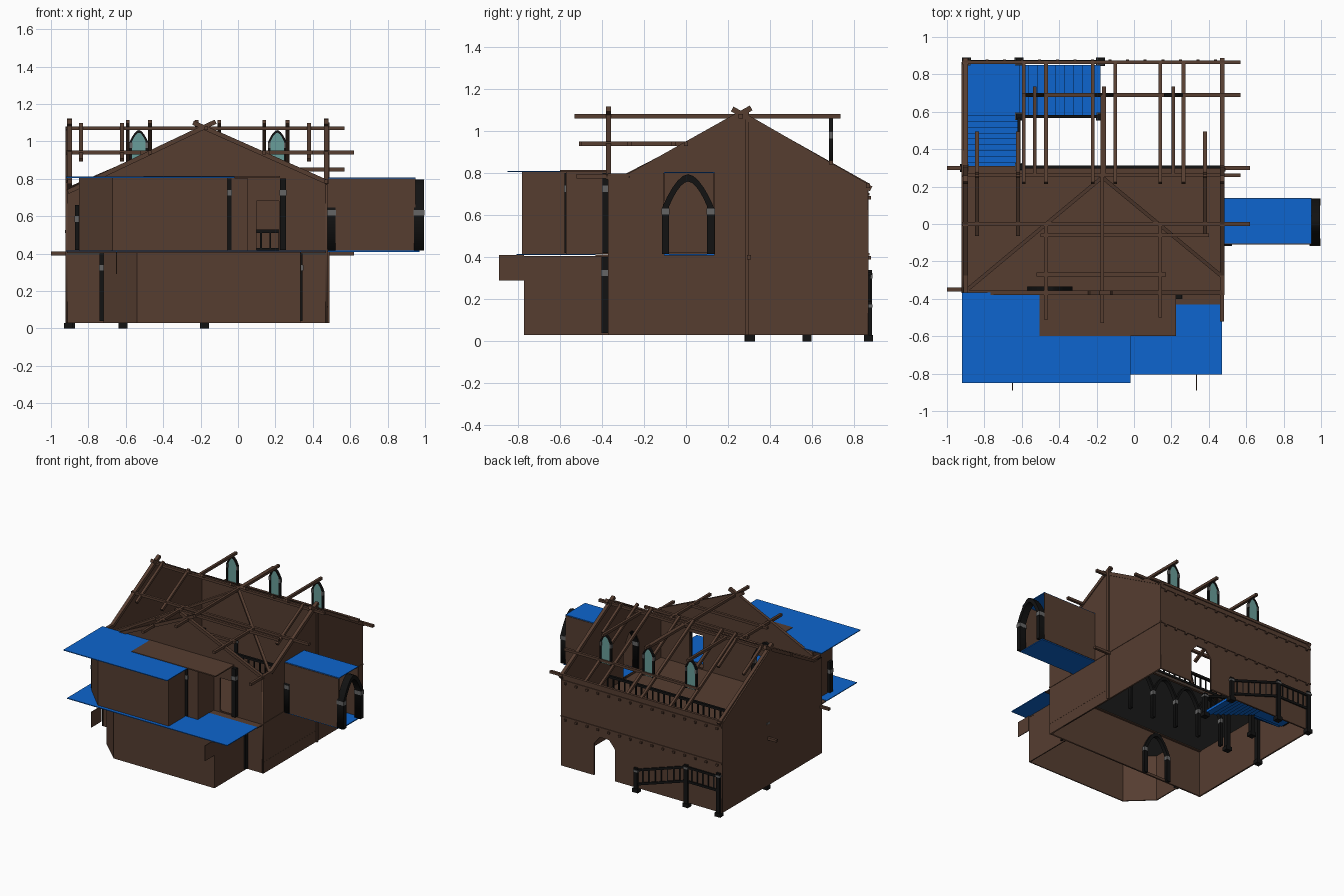
import bpy, bmesh, math
from mathutils import Vector, Matrix

def material(name, col):
    m = bpy.data.materials.new(name)
    m.diffuse_color = (*col, 1)
    return m

WOOD = material("brown_wood", (0.092, 0.047, 0.030))
BLUE = material("blue_sheet", (0.004, 0.130, 0.620))
BLACK = material("black_iron", (0.006, 0.006, 0.006))
GREY = material("grey_stone", (0.13, 0.13, 0.13))
DARK = material("dark_ceiling", (0.045, 0.045, 0.042))
GLASS = material("teal_glass", (0.14, 0.34, 0.32))

def add(name, mesh, mat):
    ob = bpy.data.objects.new(name, mesh)
    bpy.context.collection.objects.link(ob)
    mesh.materials.clear()
    mesh.materials.append(mat)
    return ob

def box(name, x0, x1, y0, y1, z0, z1, mat=WOOD):
    bm = bmesh.new()
    bmesh.ops.create_cube(bm, size=1)
    for v in bm.verts:
        v.co = ((x0 + x1) / 2 + v.co.x * (x1 - x0), (y0 + y1) / 2 + v.co.y * (y1 - y0),
                (z0 + z1) / 2 + v.co.z * (z1 - z0))
    me = bpy.data.meshes.new(name)
    bm.to_mesh(me)
    bm.free()
    return add(name, me, mat)

def beam(name, a, b, w=0.02, mat=WOOD):
    a, b = Vector(a), Vector(b)
    bm = bmesh.new()
    bmesh.ops.create_cube(bm, size=1)
    d = b - a
    rot = d.to_track_quat('X', 'Z').to_matrix().to_4x4()
    bm.transform(Matrix.Translation((a + b) / 2) @ rot @ Matrix.Diagonal((d.length, w, w, 1)))
    me = bpy.data.meshes.new(name)
    bm.to_mesh(me)
    bm.free()
    return add(name, me, mat)

AXES = {'x': ((0, 1, 0), (0, 0, 1), (1, 0, 0)), 'y': ((1, 0, 0), (0, 0, 1), (0, -1, 0)),
        'z': ((1, 0, 0), (0, 1, 0), (0, 0, 1))}

def plate(name, axis, pos, loops, thick, mat=WOOD):
    # flat filled outline with holes, standing on the given axis
    cu = bpy.data.curves.new(name, 'CURVE')
    cu.dimensions, cu.fill_mode, cu.extrude = '2D', 'BOTH', thick / 2
    for loop in loops:
        sp = cu.splines.new('POLY')
        sp.points.add(len(loop) - 1)
        for p, c in zip(sp.points, loop):
            p.co = (c[0], c[1], 0, 1)
        sp.use_cyclic_u = True
    tmp = bpy.data.objects.new(name, cu)
    bpy.context.collection.objects.link(tmp)
    bpy.context.view_layer.update()
    me = bpy.data.meshes.new_from_object(tmp.evaluated_get(bpy.context.evaluated_depsgraph_get()))
    bpy.data.objects.remove(tmp)
    u, v, n = (Vector(a) for a in AXES[axis])
    m = Matrix((u, v, n)).transposed().to_4x4()
    m.translation = n * (pos if axis != 'y' else -pos)
    me.transform(m)
    return add(name, me, mat)

def arch(c, z0, w, h):
    # pointed arch outline
    s, pts = h - w * 0.65, [(c - w / 2, z0)]
    for i in range(11):
        t = i / 5 - 1
        pts.append((c + w / 2 * t, z0 + s + w * 0.65 * (1 - abs(t) ** 1.8)))
    return pts + [(c + w / 2, z0)]

def arch_frame(name, axis, pos, c, z0, w, h, rim, thick):
    plate(name, axis, pos, [arch(c, z0, w, h) + arch(c, z0, w - 2 * rim, h - rim)[::-1]], thick, BLACK)
    for s in (-1, 1):   # stone capitals
        u, z, k, t = c + s * (w - rim) / 2, z0 + h - w * 0.65, rim * 0.55, thick * 0.55
        if axis == 'x':
            box(name + "_capital", pos - t, pos + t, u - k, u + k, z - 0.03, z, GREY)
        else:
            box(name + "_capital", u - k, u + k, pos - t, pos + t, z - 0.03, z, GREY)

# main walls
gable = [(-0.37, 0.03), (0.865, 0.03), (0.865, 0.73), (0.28, 1.08), (-0.27, 0.78), (-0.37, 0.78)]
plate("right_wall", 'x', 0.473, [gable, arch(0.01, 0.42, 0.2, 0.34)], 0.012)
plate("left_wall", 'x', -0.917, [gable], 0.012)
plate("back_wall", 'y', 0.862, [[(-0.92, 0.03), (0.01, 0.03), (0.01, 0.28), (0.06, 0.34), (0.14, 0.34),
      (0.19, 0.28), (0.19, 0.03), (0.475, 0.03), (0.475, 0.73), (-0.92, 0.73)]], 0.012)
plate("front_wall", 'y', -0.362, [[(-0.92, 0.03), (0.475, 0.03), (0.475, 0.77), (-0.17, 1.08), (-0.92, 0.73)],
      [(0.10, 0.42), (0.22, 0.42), (0.22, 0.68), (0.10, 0.68)], arch(-0.5, 0.05, 0.2, 0.33),
      arch(-0.45, 0.43, 0.2, 0.33)], 0.012)
# string courses and pegs
for z in (0.415, 0.70):
    box("back_course", -0.92, 0.475, 0.865, 0.873, z - 0.006, z + 0.006)
    for i in range(15):
        x = -0.88 + i * 0.094
        box("wall_peg", x - 0.008, x + 0.008, 0.865, 0.88, z - 0.025, z - 0.01)
box("right_course", 0.475, 0.482, -0.37, 0.865, 0.41, 0.422)
box("right_plinth_course", 0.475, 0.480, -0.37, 0.28, 0.112, 0.12)
box("right_pilaster", 0.47, 0.49, 0.28, 0.30, 0.03, 1.1)

# upper floor with dark underside
box("upper_floor", -0.915, 0.47, -0.43, 0.31, 0.404, 0.412)
box("floor_underside", -0.915, 0.47, -0.37, 0.31, 0.396, 0.403, DARK)

def bay(name, pts, z0, z1):
    for a, b in zip(pts, pts[1:]):
        bm = bmesh.new()
        vs = [bm.verts.new((*p, z)) for p, z in ((a, z0), (b, z0), (b, z1), (a, z1))]
        bm.faces.new(vs)
        me = bpy.data.meshes.new(name)
        bm.to_mesh(me)
        bm.free()
        ob = add(name, me, WOOD)
        so = ob.modifiers.new("thick", 'SOLIDIFY')
        so.thickness = 0.008

# front bays
low = [(-0.72, -0.365), (-0.72, -0.60), (-0.54, -0.77), (0.335, -0.77), (0.335, -0.365)]
bay("lower_bay_wall", low, 0.03, 0.405)
plate("lower_bay_ceiling", 'z', 0.396, [low], 0.006, DARK)
bay("upper_bay_wall", [(-0.85, -0.365), (-0.85, -0.60), (-0.67, -0.78), (-0.055, -0.78), (-0.055, -0.57),
    (0.05, -0.57), (0.05, -0.365)], 0.415, 0.805)
for x in (-0.65, 0.335):
    box("bay_bracket_board", x - 0.003, x + 0.003, -0.89, -0.77, 0.29, 0.41)
box("lower_bay_roof", -0.92, 0.47, -0.805, -0.43, 0.41, 0.416, BLUE)
box("upper_bay_roof", -0.92, -0.02, -0.85, -0.365, 0.805, 0.811, BLUE)
box("upper_bay_deck", -0.505, 0.225, -0.60, -0.365, 0.806, 0.815)
for x, y, z0, z1 in ((0.33, -0.385, 0.04, 0.40), (-0.725, -0.385, 0.04, 0.40), (-0.05, -0.56, 0.42, 0.80),
                     (0.24, -0.38, 0.42, 0.80), (-0.855, -0.56, 0.42, 0.66)):
    box("bay_post", x - 0.016, x + 0.016, y - 0.018, y + 0.018, z0, z1, BLACK)
    box("bay_post_capital", x - 0.019, x + 0.019, y - 0.02, y + 0.02, z1 - 0.09, z1 - 0.06, GREY)
arch_frame("lower_inner_arch", 'y', -0.35, -0.5, 0.03, 0.24, 0.36, 0.03, 0.03)
arch_frame("upper_inner_arch", 'y', -0.35, -0.45, 0.42, 0.24, 0.36, 0.03, 0.03)

# right porch
box("porch_floor", 0.47, 0.97, -0.105, 0.135, 0.408, 0.416, BLUE)
box("porch_roof", 0.47, 0.95, -0.105, 0.135, 0.80, 0.806, BLUE)
for y in (-0.105, 0.135):
    box("porch_side_wall", 0.475, 0.95, y - 0.004, y + 0.004, 0.415, 0.80)
arch_frame("porch_outer_arch", 'x', 0.968, 0.01, 0.415, 0.25, 0.38, 0.035, 0.055)
arch_frame("porch_inner_arch", 'x', 0.497, 0.01, 0.415, 0.25, 0.38, 0.035, 0.05)

# roof: ridges, purlins and ties
for a, b in (((-0.92, 0.26, 1.07), (0.57, 0.26, 1.07)), ((-0.92, 0.0, 0.94), (0.62, 0.0, 0.94)),
             ((-0.92, 0.865, 0.74), (0.57, 0.865, 0.74)), ((-0.6, 0.69, 0.85), (0.57, 0.69, 0.85)),
             ((-1.0, 0.30, 0.40), (0.62, 0.30, 0.40)), ((-1.0, -0.35, 0.40), (0.47, -0.35, 0.40)),
             ((-0.17, -0.53, 1.07), (-0.17, 0.69, 1.07)), ((-0.47, -0.51, 0.94), (-0.47, 0.0, 0.94)),
             ((0.14, -0.5, 0.94), (0.14, 0.0, 0.94)), ((0.47, -0.52, 0.785), (0.47, -0.27, 0.785)),
             ((-0.5, -0.06, 0.94), (0.4, -0.06, 0.94)), ((-0.52, -0.27, 0.94), (0.17, -0.27, 0.94)),
             ((-0.17, 0.25, 1.06), (-0.89, -0.35, 0.75)), ((-0.17, 0.25, 1.06), (0.47, -0.28, 0.78))):
    beam("roof_beam", a, b)
# rafters
for x in (-0.90, 0.472):
    beam("gable_rafter_front", (x, 0.31, 1.11), (x, -0.27, 0.785), 0.026)
    beam("eave_rafter", (x, -0.27, 0.785), (x, -0.37, 0.785), 0.024)
    beam("gable_rafter_back", (x, 0.22, 1.105), (x, 0.88, 0.725), 0.026)
for x in (-0.59, -0.47, -0.22, -0.10, 0.14, 0.265):
    beam("dormer_rafter", (x, 0.22, 1.105), (x, 0.87, 0.74))
for x in (-0.84, -0.62, 0.38):
    beam("short_rafter", (x, -0.06, 0.90), (x, 0.28, 1.09))
    beam("short_rafter_back", (x, 0.25, 1.09), (x, 0.49, 0.95))
beam("front_verge_left", (-0.12, -0.368, 1.105), (-0.91, -0.368, 0.73), 0.024)
beam("front_verge_right", (-0.24, -0.368, 1.10), (0.48, -0.368, 0.78), 0.024)

# dormer windows
for x in (-0.53, -0.16, 0.21):
    arch_frame("dormer_frame", 'y', 0.69, x, 0.83, 0.10, 0.23, 0.014, 0.018)
    plate("dormer_glass", 'y', 0.69, [arch(x, 0.83, 0.08, 0.218)], 0.006, GLASS)
    beam("dormer_ridge", (x, 0.25, 1.07), (x, 0.735, 1.07))

# stairs: lower flight, landing, upper flight
for i in range(9):
    x, z = -0.18 - i * 0.048, 0.05 + i * 0.017
    box("lower_step", x - 0.05, x, 0.58, 0.85, z - 0.02, z, BLUE)
    y, z = 0.58 - i * 0.031, 0.215 + i * 0.022
    box("upper_step", -0.89, -0.62, y - 0.033, y, z - 0.025, z, BLUE)
box("stair_landing", -0.89, -0.61, 0.58, 0.855, 0.18, 0.2, BLUE)

def railing(name, a, b, n, h=0.11):
    a, b, up = Vector(a), Vector(b), Vector((0, 0, h))
    beam(name + "_rail", a + up, b + up, 0.018, BLACK)
    beam(name + "_foot", a, b, 0.018, BLACK)
    for i in range(n + 1):
        p = a.lerp(b, i / n)
        beam(name + "_baluster", p, p + up, 0.009, BLACK)

for y in (0.575, 0.868):
    railing("stair_railing", (-0.18, y, 0.06), (-0.61, y, 0.20), 8)
railing("landing_railing", (-0.61, 0.868, 0.20), (-0.90, 0.868, 0.20), 6)
railing("landing_side_railing", (-0.905, 0.865, 0.20), (-0.905, 0.58, 0.20), 6)
for x in (-0.905, -0.615):
    railing("upper_stair_railing", (x, 0.58, 0.21), (x, 0.31, 0.40), 6)
railing("gallery_railing", (-0.61, 0.305, 0.42), (0.465, 0.305, 0.42), 22, 0.1)
for x, y, z in ((-0.895, 0.868, 0.34), (-0.615, 0.868, 0.33), (-0.18, 0.868, 0.19), (-0.615, 0.575, 0.34),
                (-0.18, 0.575, 0.19), (-0.905, 0.30, 0.54), (-0.615, 0.305, 0.54)):
    box("newel_post", x - 0.016, x + 0.016, y - 0.016, y + 0.016, 0.0, z, BLACK)
    box("newel_base", x - 0.024, x + 0.024, y - 0.022, y + 0.022, 0.0, 0.03, BLACK)
    box("newel_cap", x - 0.02, x + 0.02, y - 0.02, y + 0.02, z - 0.03, z - 0.015, GREY)

# arcade under the gallery
for i in range(4):
    arch_frame("gallery_arch", 'y', 0.29, -0.46 + i * 0.21, 0.03, 0.23, 0.365, 0.022, 0.03)
